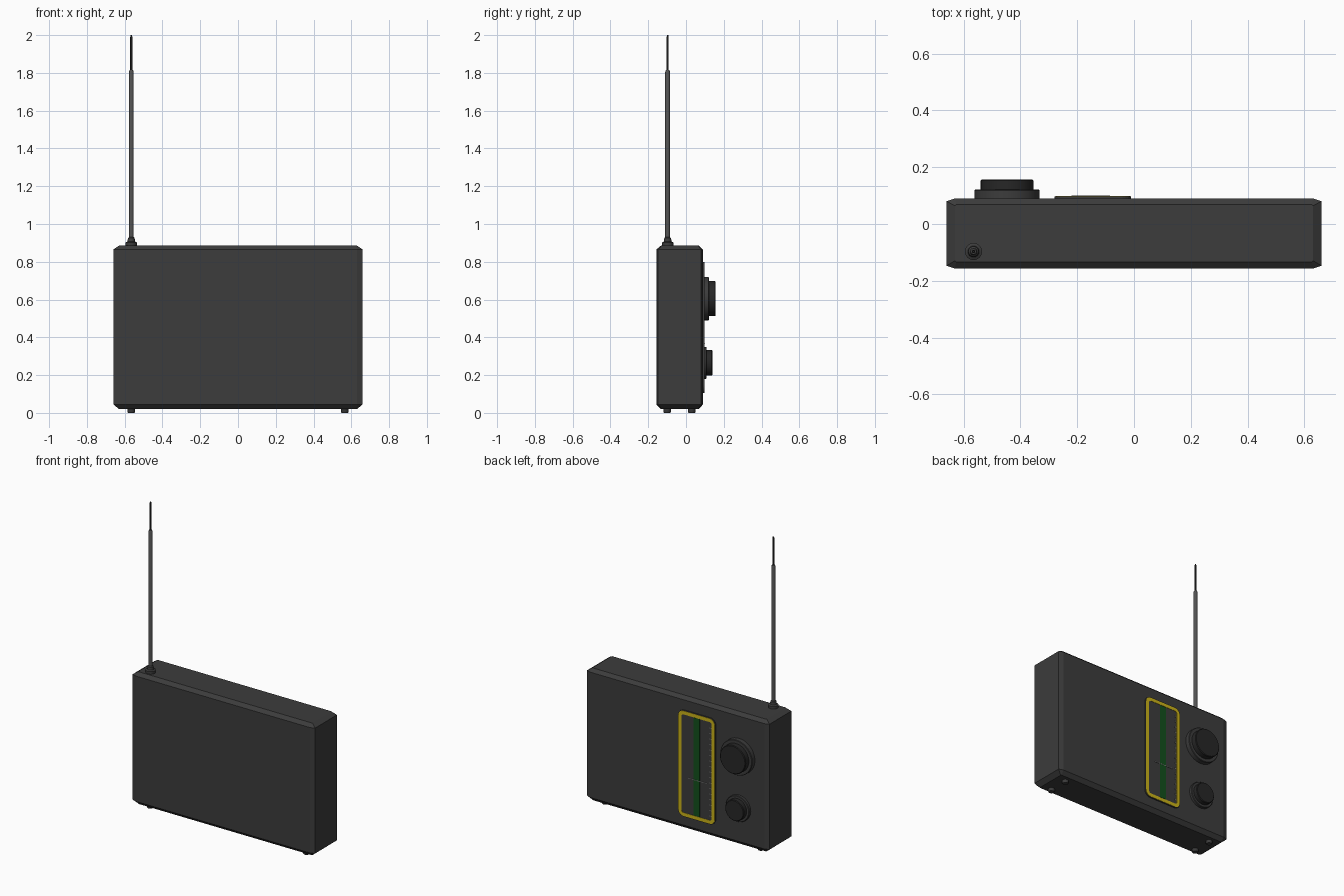
import bpy, bmesh, math
from mathutils import Matrix, Vector

if "Cube" in bpy.data.objects:
    bpy.data.objects.remove(bpy.data.objects["Cube"])


def material(name, rgb):
    m = bpy.data.materials.new(name)
    m.diffuse_color = (*rgb, 1)
    m.use_nodes = True
    m.node_tree.nodes["Principled BSDF"].inputs["Base Color"].default_value = m.diffuse_color
    return m


CASE = material("charcoal case", (0.045, 0.045, 0.045))
KNOB = material("black knob", (0.02, 0.02, 0.02))
METAL = material("grey metal", (0.085, 0.085, 0.085))
YELLOW = material("yellow trim", (0.60, 0.45, 0.01))
GREEN = material("dark green", (0.006, 0.08, 0.012))
MARK = material("pale grey marks", (0.2, 0.2, 0.2))


def finish(name, bm, mat, smooth=False):
    bmesh.ops.recalc_face_normals(bm, faces=bm.faces)
    me = bpy.data.meshes.new(name)
    bm.to_mesh(me)
    bm.free()
    me.materials.append(mat)
    ob = bpy.data.objects.new(name, me)
    bpy.context.collection.objects.link(ob)
    if smooth:
        bpy.ops.object.select_all(action='DESELECT')
        ob.select_set(True)
        bpy.context.view_layer.objects.active = ob
        bpy.ops.object.shade_smooth_by_angle(angle=math.radians(35))
    return ob


def loft(name, rings, mat, smooth=False):
    """Skin a list of closed rings and cap both ends."""
    bm = bmesh.new()
    vr = [[bm.verts.new(p) for p in r] for r in rings]
    n = len(vr[0])
    for a, b in zip(vr, vr[1:]):
        for i in range(n):
            bm.faces.new((a[i], a[(i + 1) % n], b[(i + 1) % n], b[i]))
    bm.faces.new(vr[0])
    bm.faces.new(vr[-1])
    return finish(name, bm, mat, smooth)


def turned(name, base, profile, mat, axis='Z', n=32):
    """Solid of revolution; profile holds (radius, distance along axis)."""
    rot = Matrix.Rotation(-math.pi / 2, 3, 'X') if axis == 'Y' else Matrix.Identity(3)
    rings = [[Vector(base) + rot @ Vector((r * math.cos(2 * math.pi * i / n),
                                           r * math.sin(2 * math.pi * i / n), h))
              for i in range(n)] for r, h in profile]
    return loft(name, rings, mat, True)


def round_rect(x0, x1, z0, z1, r, y, seg=6):
    pts = []
    for cx, cz, a0 in ((x1 - r, z1 - r, 0), (x0 + r, z1 - r, 90),
                       (x0 + r, z0 + r, 180), (x1 - r, z0 + r, 270)):
        for i in range(seg + 1):
            a = math.radians(a0 + 90 * i / seg)
            pts.append((cx + r * math.cos(a), y, cz + r * math.sin(a)))
    return pts


def plate(name, x0, x1, z0, z1, y0, y1, mat):
    rings = [[(x0, y, z0), (x1, y, z0), (x1, y, z1), (x0, y, z1)] for y in (y0, y1)]
    return loft(name, rings, mat)


# case: chamfered box
def footprint(x, y0, y1, cx, cy, z):
    return [(-x, y0 + cy, z), (-x + cx, y0, z), (x - cx, y0, z), (x, y0 + cy, z),
            (x, y1 - cy, z), (x - cx, y1, z), (-x + cx, y1, z), (-x, y1 - cy, z)]


low = (0.63, -0.133, 0.068, 0.004, 0.004)
mid = (0.66, -0.157, 0.09, 0.03, 0.01)
loft("case", [footprint(*low, 0.02), footprint(*mid, 0.045),
              footprint(*mid, 0.865), footprint(*low, 0.885)], CASE)

# feet
for sx in (-1, 1):
    for y in (-0.10, 0.03):
        turned("foot", (sx * 0.565, y, 0), [(0.017, 0), (0.02, 0.005), (0.02, 0.025)], CASE, n=16)

# antenna: collar, tube, thin rod with tip
A = (-0.565, -0.097, 0)
turned("antenna_collar", A, [(0.03, 0.88), (0.03, 0.902), (0.02, 0.907), (0.018, 0.925), (0.013, 0.93)], CASE)
turned("antenna_tube", A, [(0.013, 0.92), (0.013, 1.805), (0.009, 1.815)], METAL, n=16)
turned("antenna_rod", A, [(0.0055, 1.81), (0.0055, 1.99), (0.004, 2.0)], KNOB, n=12)

# knobs with flared skirts
for label, z, r1, d1, r2, d2 in (("tuning", 0.605, 0.115, 0.032, 0.093, 0.068),
                                 ("volume", 0.265, 0.085, 0.019, 0.068, 0.05)):
    c = (-0.447, 0.089, z)
    turned(label + "_knob_skirt", c, [(r1, 0), (r1, d1 - 0.003), (r1 - 0.003, d1)], CASE, 'Y', 40)
    turned(label + "_knob", c, [(r2, d1 - 0.002), (r2, d2 - 0.004), (r2 - 0.004, d2)], KNOB, 'Y', 40)

# dial panel
X0, X1, Z0, Z1 = -0.28, -0.01, 0.105, 0.80
loft("dial_panel", [round_rect(X0, X1, Z0, Z1, 0.04, y) for y in (0.088, 0.097)], CASE)

# yellow dial border: rounded ring
bm = bmesh.new()
rings = []
for inset, y in ((0.003, 0.096), (0.003, 0.099), (0.026, 0.099), (0.026, 0.096)):
    pts = round_rect(X0 + inset, X1 - inset, Z0 + inset, Z1 - inset, 0.04 - inset, y)
    rings.append([bm.verts.new(p) for p in pts])
for k in range(4):
    a, b = rings[k], rings[(k + 1) % 4]
    for i in range(len(a)):
        j = (i + 1) % len(a)
        bm.faces.new((a[i], a[j], b[j], b[i]))
finish("dial_border", bm, YELLOW)

# green stripe, needle and scale ticks
plate("dial_stripe", -0.168, -0.122, Z0 + 0.028, Z1 - 0.028, 0.096, 0.0985, GREEN)
plate("dial_needle", -0.22, -0.085, 0.364, 0.368, 0.096, 0.0995, MARK)
for i in range(17):
    z = 0.16 + i * 0.036
    plate("scale_tick", -0.252, -0.238, z - 0.003, z + 0.003, 0.096, 0.0985, MARK)
